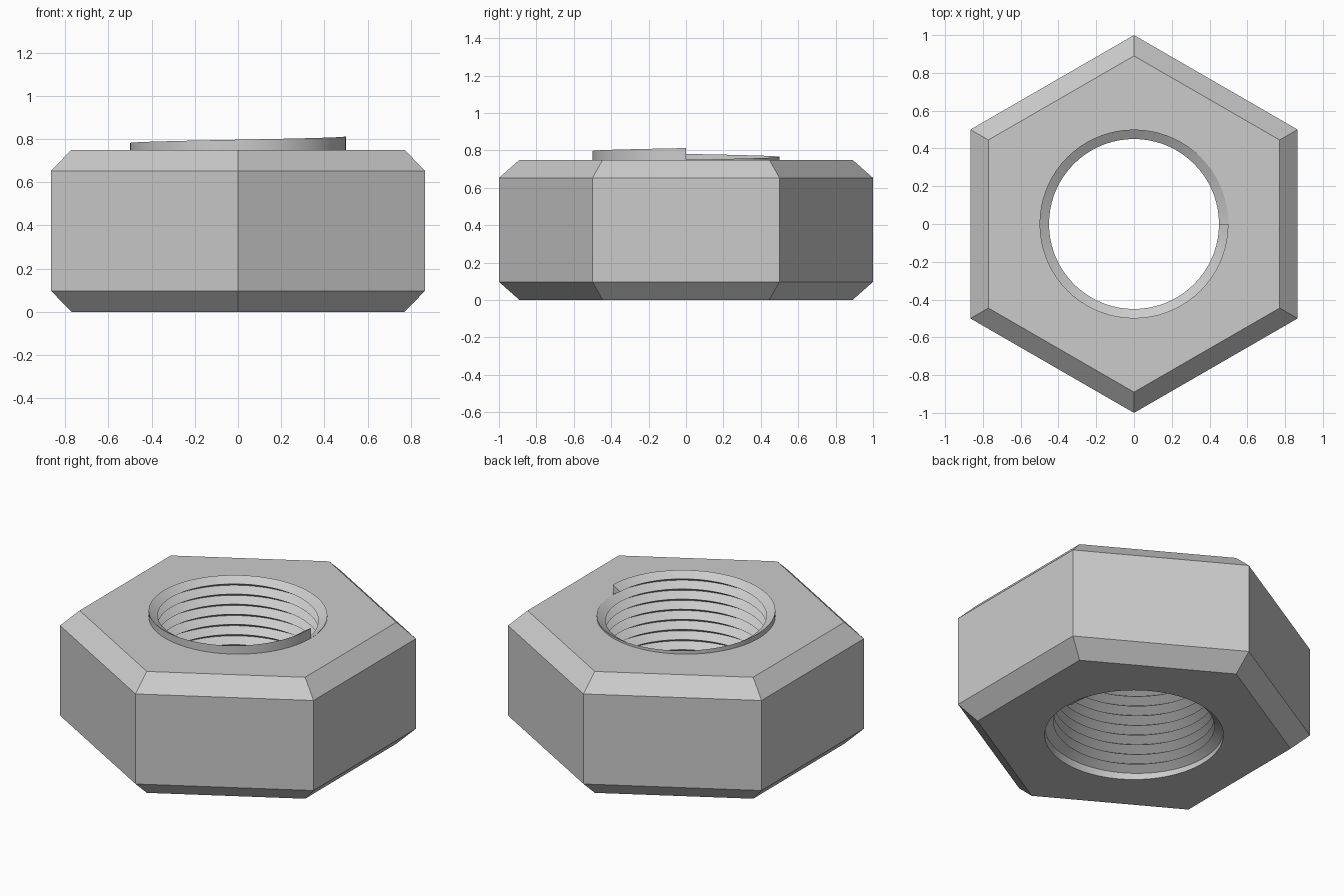
import bpy
import bmesh
from math import cos, pi, radians, sin

SEGMENTS = 72
HEIGHT = 0.75
HOLE_RADIUS = 0.5
CREST_RADIUS = 0.45
TURNS = 12
PITCH = HEIGHT / TURNS

cube = bpy.data.objects.get("Cube")
if cube:
    bpy.data.objects.remove(cube, do_unlink=True)

steel = bpy.data.materials.new("grey_steel")
steel.use_nodes = True
GREY = (0.6, 0.6, 0.6, 1)
steel.diffuse_color = GREY
steel.node_tree.nodes["Principled BSDF"].inputs["Base Color"].default_value = GREY


def finish(bm, name):
    """Turn a bmesh into a shaded object with the steel material."""
    mesh = bpy.data.meshes.new(name)
    bm.to_mesh(mesh)
    bm.free()
    mesh.materials.append(steel)
    obj = bpy.data.objects.new(name, mesh)
    bpy.context.collection.objects.link(obj)
    bpy.ops.object.select_all(action="DESELECT")
    obj.select_set(True)
    bpy.context.view_layer.objects.active = obj
    bpy.ops.object.shade_smooth_by_angle(angle=radians(25))
    return obj


def hexagon(angle):
    """Distance to the edge of a unit hexagon with corners on the y axis."""
    return cos(pi / 6) / cos(angle % (pi / 3))if angle % (pi / 3) <= pi / 6 else \
        cos(pi / 6) / cos(pi / 3 - angle % (pi / 3))


def skin(bm, columns):
    """Join neighbouring closed cross-sections with quads."""
    for a, b in zip(columns, columns[1:]):
        for j in range(len(a)):
            k = (j + 1) % len(a)
            bm.faces.new((a[j], a[k], b[k], b[j]))


# Chamfered hexagonal body with a round hole
outline = [(0.89, 0), (1, 0.097), (1, HEIGHT - 0.097), (0.89, HEIGHT)]
bm = bmesh.new()
columns = []
for i in range(SEGMENTS):
    a = 2 * pi * i / SEGMENTS
    points = [(HOLE_RADIUS, HEIGHT), (HOLE_RADIUS, 0)]
    points += [(r * hexagon(a), z) for r, z in outline]
    columns.append([bm.verts.new((r * cos(a), r * sin(a), z)) for r, z in points])
skin(bm, columns + columns[:1])
bmesh.ops.recalc_face_normals(bm, faces=bm.faces)
finish(bm, "nut_body")

# Triangular thread ridge winding up the hole and out over the top
section = [(HOLE_RADIUS, 0), (CREST_RADIUS, PITCH / 2), (HOLE_RADIUS, PITCH)]
bm = bmesh.new()
columns = []
for i in range(TURNS * SEGMENTS + 1):
    a = 2 * pi * i / SEGMENTS
    rise = PITCH * i / SEGMENTS
    columns.append([bm.verts.new((r * cos(a), r * sin(a), z + rise)) for r, z in section])
skin(bm, columns)
bm.faces.new(columns[0][::-1])
bm.faces.new(columns[-1])
bmesh.ops.recalc_face_normals(bm, faces=bm.faces)
finish(bm, "inner_thread")
